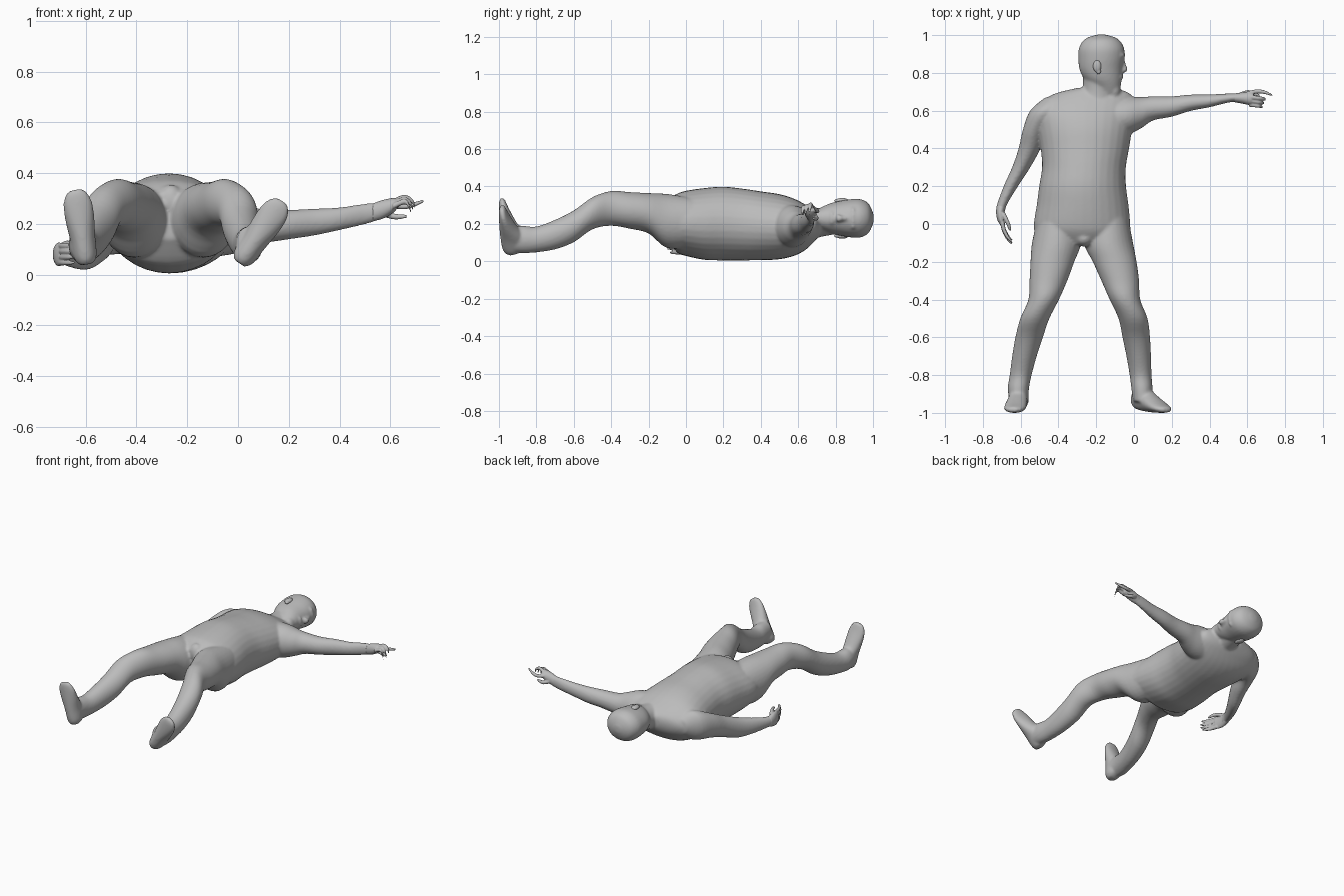
import bpy, bmesh, math
from mathutils import Vector

cube = bpy.data.objects.get("Cube")
if cube:
    bpy.data.objects.remove(cube, do_unlink=True)

X, Y, Z = Vector((1, 0, 0)), Vector((0, 1, 0)), Vector((0, 0, 1))

grey = bpy.data.materials.new("plain grey")
grey.use_nodes = True
grey.diffuse_color = (0.5, 0.5, 0.5, 1)
grey.node_tree.nodes["Principled BSDF"].inputs["Base Color"].default_value = (0.5, 0.5, 0.5, 1)


def finish(name, bm):
    """Turn a bmesh into a smooth grey object."""
    bmesh.ops.recalc_face_normals(bm, faces=bm.faces)
    for face in bm.faces:
        face.smooth = True
    mesh = bpy.data.meshes.new(name)
    bm.to_mesh(mesh)
    bm.free()
    mesh.materials.append(grey)
    obj = bpy.data.objects.new(name, mesh)
    bpy.context.collection.objects.link(obj)
    return obj


def spline(rows, steps=4):
    """Catmull-Rom interpolation of section rows."""
    out = []
    for i in range(len(rows) - 1):
        a, b, c, d = (rows[max(i - 1, 0)], rows[i], rows[i + 1],
                      rows[min(i + 2, len(rows) - 1)])
        for s in range(steps):
            t = s / steps
            out.append([q + t / 2 * (r - p + t * (2*p - 5*q + 4*r - e + t * (3*(q - r) + e - p)))
                        for p, q, r, e in zip(a, b, c, d)])
    return out + [list(rows[-1])]


def loft(name, rows, u, v, sides=32):
    """Skin elliptical sections (x, y, z, radius along u, radius along v)."""
    bm = bmesh.new()
    rings = []
    for x, y, z, ru, rv in spline(rows):
        angles = [2 * math.pi * k / sides for k in range(sides)]
        rings.append([bm.verts.new(Vector((x, y, z)) + u * ru * math.cos(a) + v * rv * math.sin(a))
                      for a in angles])
    for low, high in zip(rings, rings[1:]):
        for k in range(sides):
            n = (k + 1) % sides
            bm.faces.new((low[k], low[n], high[n], high[k]))
    bm.faces.new(rings[0])
    bm.faces.new(rings[-1])
    return finish(name, bm)


def ball(name, centre, size):
    bm = bmesh.new()
    bmesh.ops.create_uvsphere(bm, u_segments=24, v_segments=16, radius=1)
    bmesh.ops.scale(bm, vec=size, verts=bm.verts)
    bmesh.ops.translate(bm, vec=centre, verts=bm.verts)
    return finish(name, bm)


def fuse(name, parts, voxel, rounds):
    """Join overlapping parts into one continuous skin."""
    bpy.ops.object.select_all(action='DESELECT')
    for part in parts:
        part.select_set(True)
    bpy.context.view_layer.objects.active = parts[0]
    bpy.ops.object.join()
    obj = parts[0]
    obj.name = name
    remesh = obj.modifiers.new("skin", 'REMESH')
    remesh.mode = 'VOXEL'
    remesh.voxel_size = voxel
    remesh.use_smooth_shade = True
    soften = obj.modifiers.new("soften", 'SMOOTH')
    soften.factor = 0.5
    soften.iterations = rounds
    return obj


# Torso from hips to neck base
parts = [loft("torso", [
    (-.27, -.11, .23, .16, .09), (-.272, -.05, .205, .245, .155),
    (-.275, 0, .203, .255, .174), (-.272, .1, .2, .243, .192),
    (-.272, .2, .202, .23, .197), (-.265, .3, .197, .222, .192),
    (-.26, .4, .19, .234, .184), (-.26, .5, .185, .25, .174),
    (-.26, .58, .182, .262, .152), (-.25, .64, .182, .25, .12),
    (-.22, .69, .19, .2, .08), (-.2, .72, .2, .1, .05)], X, Z)]
parts.append(ball("groin", (-.265, -.075, .29), (.05, .045, .065)))

# Neck and head, face turned toward +x
parts.append(loft("neck", [(-.2, .62, .19, .12, .1), (-.19, .7, .205, .085, .08),
                           (-.19, .8, .22, .08, .075)], X, Z))
head_rows = [(-.12, .655, .02, .02), (-.132, .69, .046, .042), (-.145, .73, .075, .062),
             (-.165, .77, .1, .08), (-.175, .82, .114, .092), (-.173, .88, .122, .102),
             (-.172, .93, .12, .103), (-.172, .97, .098, .085), (-.172, .99, .066, .055),
             (-.172, 1.003, .02, .02)]
parts.append(loft("head", [(x, y, .23, rx, rz) for x, y, rx, rz in head_rows], X, Z))
parts.append(loft("nose", [(-.068, .885, .23, .012, .01), (-.056, .84, .23, .016, .013),
                           (-.052, .815, .23, .02, .02), (-.066, .8, .23, .012, .016)], X, Z))
parts.append(ball("brow", (-.066, .893, .23), (.02, .014, .06)))
parts.append(ball("moustache", (-.075, .78, .23), (.02, .014, .038)))
parts.append(ball("beard", (-.105, .71, .23), (.035, .05, .045)))

# Legs share their profile; only the sideways placement differs
leg_rows = [(.03, .21, .11, .13), (-.1, .215, .13, .145), (-.2, .257, .116, .108),
            (-.3, .272, .1, .098), (-.4, .283, .081, .093), (-.5, .257, .077, .086),
            (-.6, .187, .073, .085), (-.7, .143, .065, .079), (-.8, .117, .058, .069),
            (-.87, .117, .056, .073), (-.94, .12, .05, .07)]
leg_x = {"right": (-.4, -.41, -.432, -.453, -.478, -.525, -.555, -.58, -.6, -.612, -.61),
         "left": (-.14, -.135, -.102, -.073, -.048, -.005, .012, .025, .035, .042, .045)}
foot_line = {"right": (Vector((-.597, 0, .04)), Vector((-.64, 0, .335))),
             "left": (Vector((.005, 0, .045)), Vector((.175, 0, .29)))}
foot_rows = [(0, .025, -.94, .025), (.1, .045, -.925, .057), (.35, .05, -.93, .063),
             (.58, .057, -.953, .045), (.8, .058, -.972, .028), (.94, .044, -.981, .018),
             (1, .022, -.982, .011)]
for side, xs in leg_x.items():
    parts.append(loft(side + "_leg", [(x, *row) for x, row in zip(xs, leg_rows)], X, Z))
    heel, toe = foot_line[side]
    across = (toe - heel).normalized().cross(Y)
    rows = []
    for t, wide, y, tall in foot_rows:
        p = heel.lerp(toe, t)
        rows.append((p.x, y, p.z, wide, tall))
    parts.append(loft(side + "_foot", rows, across, Y))

# Arms: right one resting by the side, left one stretched outward
parts.append(loft("right_arm", [
    (-.42, .67, .19, .05, .05), (-.465, .6, .185, .085, .1), (-.525, .5, .163, .063, .086),
    (-.553, .4, .125, .058, .076), (-.597, .3, .09, .048, .071), (-.652, .2, .08, .038, .053),
    (-.7, .1, .08, .026, .035), (-.705, .06, .08, .024, .036)], X, Z))
parts.append(loft("left_arm", [
    (-.17, .56, .185, .1, .12), (-.04, .572, .187, .1, .11), (.04, .59, .187, .082, .085),
    (.1, .612, .19, .064, .067), (.2, .622, .197, .054, .058), (.3, .642, .207, .043, .053),
    (.4, .652, .22, .034, .045), (.5, .667, .239, .024, .041), (.56, .67, .25, .022, .034)], Y, Z))
fuse("body", parts, .008, 6)

# Ears
for label, sign in (("left", -1), ("right", 1)):
    ear = [ball(label + "_ear", (-.195, .835, .23 + sign * .095), (.022, .034, .014)),
           ball("ear_lobe", (-.188, .808, .23 + sign * .094), (.013, .016, .01))]
    fuse(label + "_ear", ear, .004, 2)


def finger(name, points, thick, u):
    taper = [thick * f for f in (1.15, 1, .9, .5)]
    return loft(name, [(*p, r, r) for p, r in zip(points, taper)], u, Z, 12)


# Right hand, fingers drooping toward the feet
hand = [loft("right_palm", [(-.703, .1, .08, .024, .032), (-.708, .06, .08, .022, .044),
                            (-.704, .02, .08, .019, .047), (-.695, -.005, .08, .013, .04)], X, Z)]
for k in range(4):
    z, reach = .047 + .022 * k, (.085, .1, .105, .095)[k]
    hand.append(finger("finger", [(-.698, .01, z), (-.688, -.35 * reach, z),
                                  (-.668, -.75 * reach, z), (-.648, -reach, z)], .011, X))
hand.append(finger("thumb", [(-.695, .06, .11), (-.677, .025, .122),
                             (-.664, -.005, .122), (-.655, -.035, .117)], .012, X))
fuse("right_hand", hand, .004, 2)

# Left hand, index finger pointing and the others curled
hand = [loft("left_palm", [(.53, .668, .245, .023, .035), (.57, .667, .257, .029, .037),
                           (.61, .665, .272, .034, .03), (.632, .664, .282, .028, .016)], Y, Z),
        finger("index", [(.6, .69, .275), (.65, .702, .268), (.69, .698, .275), (.732, .682, .291)], .011, Y),
        finger("thumb", [(.565, .685, .245), (.6, .697, .232), (.63, .692, .228), (.665, .68, .23)], .012, Y)]
for k in range(3):
    y, drop = .672 - .02 * k, .008 * k
    hand.append(finger("finger", [(.61, y, .285 - drop), (.655, y - .005, .304 - drop),
                                  (.69 - drop, y - .01, .286 - drop),
                                  (.7 - drop, y - .015, .25 - drop)], .011, Y))
fuse("left_hand", hand, .004, 2)
